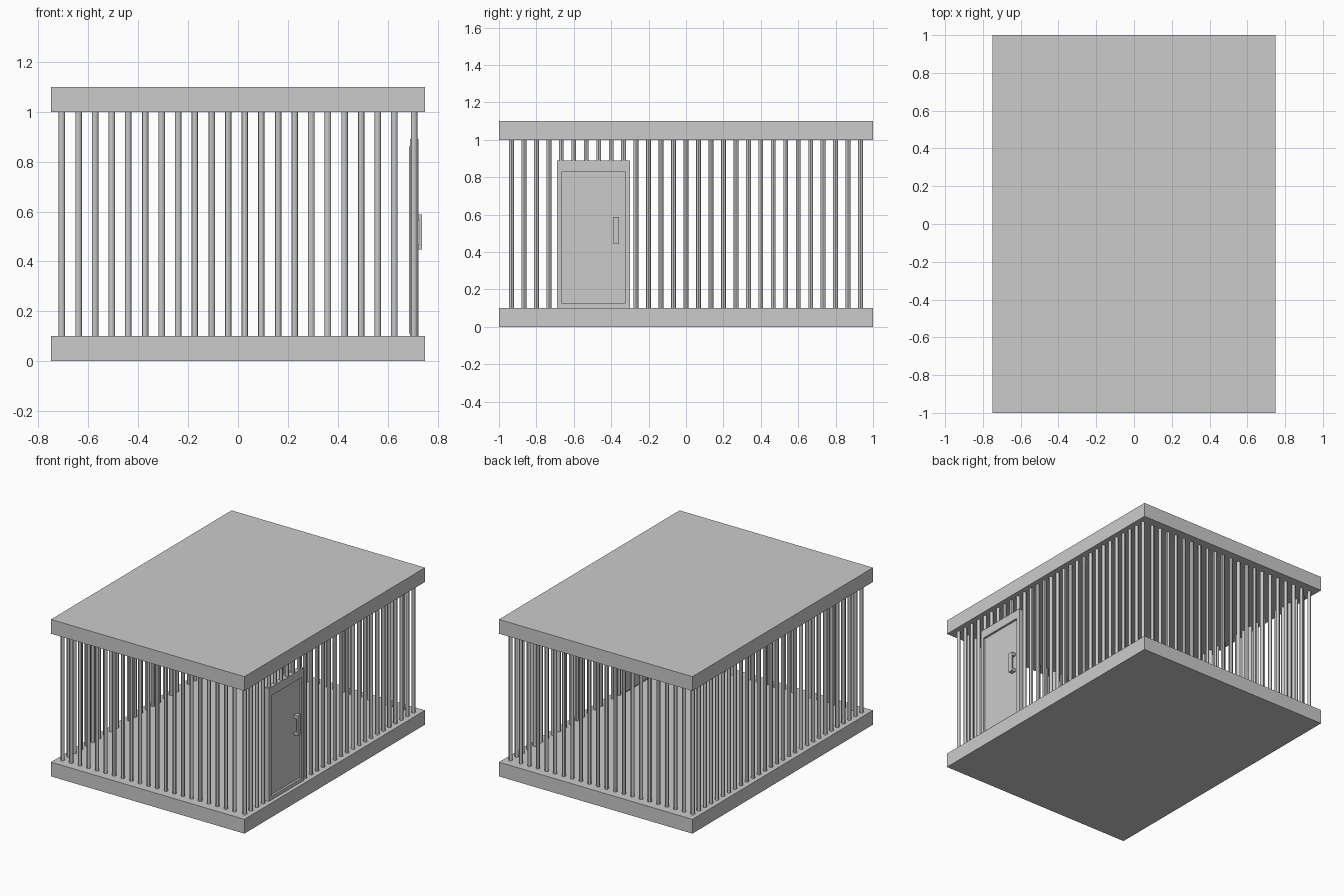
import bpy
import bmesh
from mathutils import Matrix, Vector

if "Cube" in bpy.data.objects:
    bpy.data.objects.remove(bpy.data.objects["Cube"])

BAR_R = 0.013
STEP = 0.2 / 3
ROW_X, ROW_Y = 0.706, 14 * STEP


def finish(name, bm):
    mesh = bpy.data.meshes.new(name)
    bm.to_mesh(mesh)
    bm.free()
    ob = bpy.data.objects.new(name, mesh)
    bpy.context.collection.objects.link(ob)
    return ob


def add_box(bm, lo, hi):
    lo, hi = Vector(lo), Vector(hi)
    m = Matrix.Translation((lo + hi) / 2) @ Matrix.Diagonal((*(hi - lo), 1))
    bmesh.ops.create_cube(bm, size=1, matrix=m)


def box(name, lo, hi):
    bm = bmesh.new()
    add_box(bm, lo, hi)
    return finish(name, bm)


def bars(name, spots):
    # each spot is x, y, bottom z
    bm = bmesh.new()
    for x, y, z in spots:
        bmesh.ops.create_cone(bm, cap_ends=True, segments=12, radius1=BAR_R, radius2=BAR_R,
                              depth=1.0 - z, matrix=Matrix.Translation((x, y, (1.0 + z) / 2)))
    ob = finish(name, bm)
    bpy.ops.object.select_all(action='DESELECT')
    bpy.context.view_layer.objects.active = ob
    ob.select_set(True)
    bpy.ops.object.shade_smooth_by_angle()
    return ob


# floor and roof slabs
box("floor_slab", (-0.75, -1, 0), (0.75, 1, 0.1))
box("roof_slab", (-0.75, -1, 1.0), (0.75, 1, 1.1))

# bar rows; the right row stops above the door
side = [(i - 14) * STEP for i in range(29)]
cross = [-ROW_X + i * STEP for i in range(1, 21)]
bars("left_bars", [(-ROW_X, y, 0.1) for y in side])
bars("right_bars", [(ROW_X, y, 0.88 if -0.69 < y < -0.30 else 0.1) for y in side])
bars("front_bars", [(x, -ROW_Y, 0.1) for x in cross])
bars("back_bars", [(x, ROW_Y, 0.1) for x in cross])

# door frame: outer rectangle with a rectangular opening
bm = bmesh.new()
outer = [(-0.69, 0.1), (-0.30, 0.1), (-0.30, 0.89), (-0.69, 0.89)]
inner = [(-0.663, 0.125), (-0.327, 0.125), (-0.327, 0.83), (-0.663, 0.83)]
rings = [[bm.verts.new((x, y, z)) for y, z in loop]
         for x, loop in ((0.69, outer), (0.723, outer), (0.723, inner), (0.69, inner))]
for k in range(4):
    a, b = rings[k], rings[(k + 1) % 4]
    for i in range(4):
        j = (i + 1) % 4
        bm.faces.new((a[i], a[j], b[j], b[i]))
bmesh.ops.recalc_face_normals(bm, faces=bm.faces)
finish("door_frame", bm)

# recessed door panel
box("door_panel", (0.685, -0.675, 0.11), (0.708, -0.315, 0.86))

# door handle: grip on two stems
bm = bmesh.new()
add_box(bm, (0.728, -0.39, 0.447), (0.738, -0.358, 0.588))
add_box(bm, (0.70, -0.39, 0.447), (0.728, -0.358, 0.470))
add_box(bm, (0.70, -0.39, 0.565), (0.728, -0.358, 0.588))
finish("door_handle", bm)
